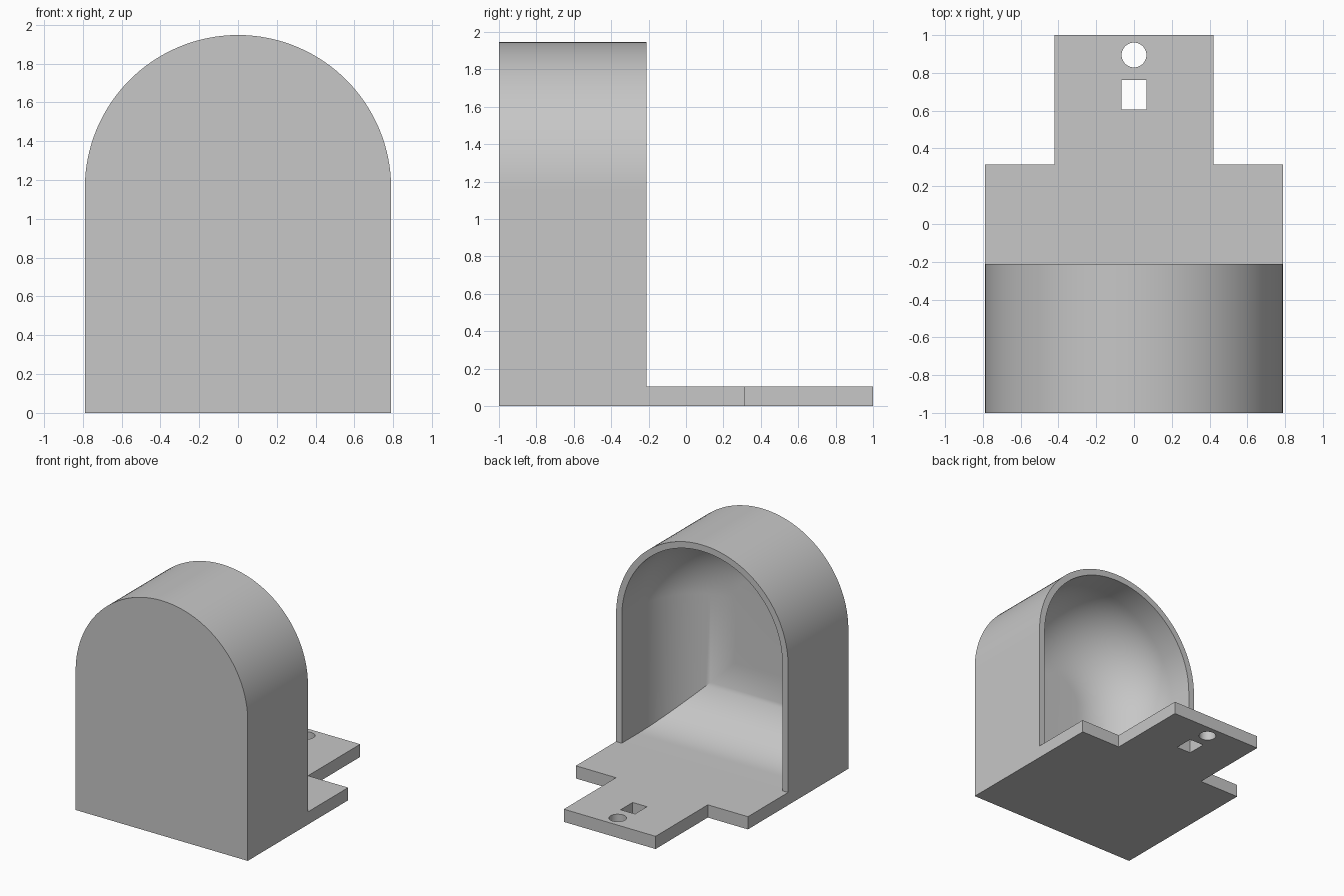
import bpy, bmesh, math

cube = bpy.data.objects.get("Cube")
if cube:
    bpy.data.objects.remove(cube, do_unlink=True)

U = 1 / 19          # one design unit; the part is 38 units long
SPRING = 22         # height where the arch begins
STEPS = 64          # arch segments
FRONT, MOUTH, STEP, END = -19, -4, 6, 19
HALF, TAIL, WALL, PLATE, FILLET = 15, 8, 1, 2, 10

grey = bpy.data.materials.new("plain_grey")
grey.use_nodes = True
colour = (0.57, 0.57, 0.57, 1)
grey.diffuse_color = colour
grey.node_tree.nodes["Principled BSDF"].inputs["Base Color"].default_value = colour

bm = bmesh.new()


def vert(x, y, z):
    return bm.verts.new((x * U, y * U, z * U))


def arch(half, floor, y):
    """Open arch loop from the right foot over the top to the left foot."""
    pts = [(half, floor)]
    for i in range(STEPS + 1):
        a = math.pi * i / STEPS
        pts.append((half * math.cos(a), SPRING + half * math.sin(a)))
    pts.append((-half, floor))
    return [vert(x, y, z) for x, z in pts]


def strip(a, b, closed=False):
    n = len(a)
    for i in range(n if closed else n - 1):
        j = (i + 1) % n
        bm.faces.new((a[i], a[j], b[j], b[i]))


# Outer hood: front wall and arched skin
front = arch(HALF, PLATE, FRONT)
mouth = arch(HALF, PLATE, MOUTH)
strip(front, mouth)
front_feet = [vert(s * HALF, FRONT, 0) for s in (1, -1)]
mouth_feet = [vert(s * HALF, MOUTH, 0) for s in (1, -1)]
bm.faces.new([front_feet[0]] + front + [front_feet[1]])
for k, i in ((0, 0), (1, -1)):
    bm.faces.new((front_feet[k], front[i], mouth[i], mouth_feet[k]))

# Cavity: straight mouth, then a large fillet into the front wall
inner = arch(HALF - WALL, PLATE, MOUTH)
strip(mouth, inner)
ring = inner
start = FRONT + WALL + FILLET
for k in range(25):
    t = math.pi / 2 * k / 24
    inset = FILLET * (1 - math.cos(t))
    nxt = arch(HALF - WALL - inset, PLATE + inset, start - FILLET * math.sin(t))
    strip(ring, nxt, closed=True)
    ring = nxt
bm.faces.new(ring)

# Base plate with the narrower tail
outline = [(HALF, STEP), (TAIL, STEP), (TAIL, END),
           (-TAIL, END), (-TAIL, STEP), (-HALF, STEP)]
top = [vert(x, y, PLATE) for x, y in outline]
low = [vert(x, y, 0) for x, y in outline]
bm.faces.new([inner[0], mouth[0]] + top + [mouth[-1], inner[-1]])
bm.faces.new([front_feet[0], mouth_feet[0]] + low + [mouth_feet[1], front_feet[1]])
strip([mouth[0]] + top + [mouth[-1]], [mouth_feet[0]] + low + [mouth_feet[1]])

bmesh.ops.recalc_face_normals(bm, faces=bm.faces)
mesh = bpy.data.meshes.new("hooded_bracket")
bm.to_mesh(mesh)
bm.free()
body = bpy.data.objects.new("hooded_bracket", mesh)
bpy.context.collection.objects.link(body)
mesh.materials.append(grey)

# Cutters for the round and square holes in the tail
bpy.ops.mesh.primitive_cylinder_add(vertices=48, radius=1.25 * U, depth=6 * U,
                                    location=(0, 17 * U, U))
round_cutter = bpy.context.object
bpy.ops.mesh.primitive_cube_add(size=1, location=(0, 13 * U, U))
square_cutter = bpy.context.object
square_cutter.scale = (2.5 * U, 3 * U, 6 * U)

bpy.context.view_layer.update()
for name, cutter in (("round_hole", round_cutter), ("square_hole", square_cutter)):
    cutter.name = name + "_cutter"
    cutter.hide_render = True
    cutter.data.materials.append(grey)
    bpy.ops.object.select_all(action="DESELECT")
    body.select_set(True)
    bpy.context.view_layer.objects.active = body
    mod = body.modifiers.new(name, "BOOLEAN")
    mod.operation = "DIFFERENCE"
    mod.solver = "EXACT"
    mod.object = cutter
    bpy.ops.object.modifier_apply(modifier=mod.name)
    bpy.data.objects.remove(cutter, do_unlink=True)

bpy.ops.object.shade_smooth_by_angle(angle=math.radians(30))
